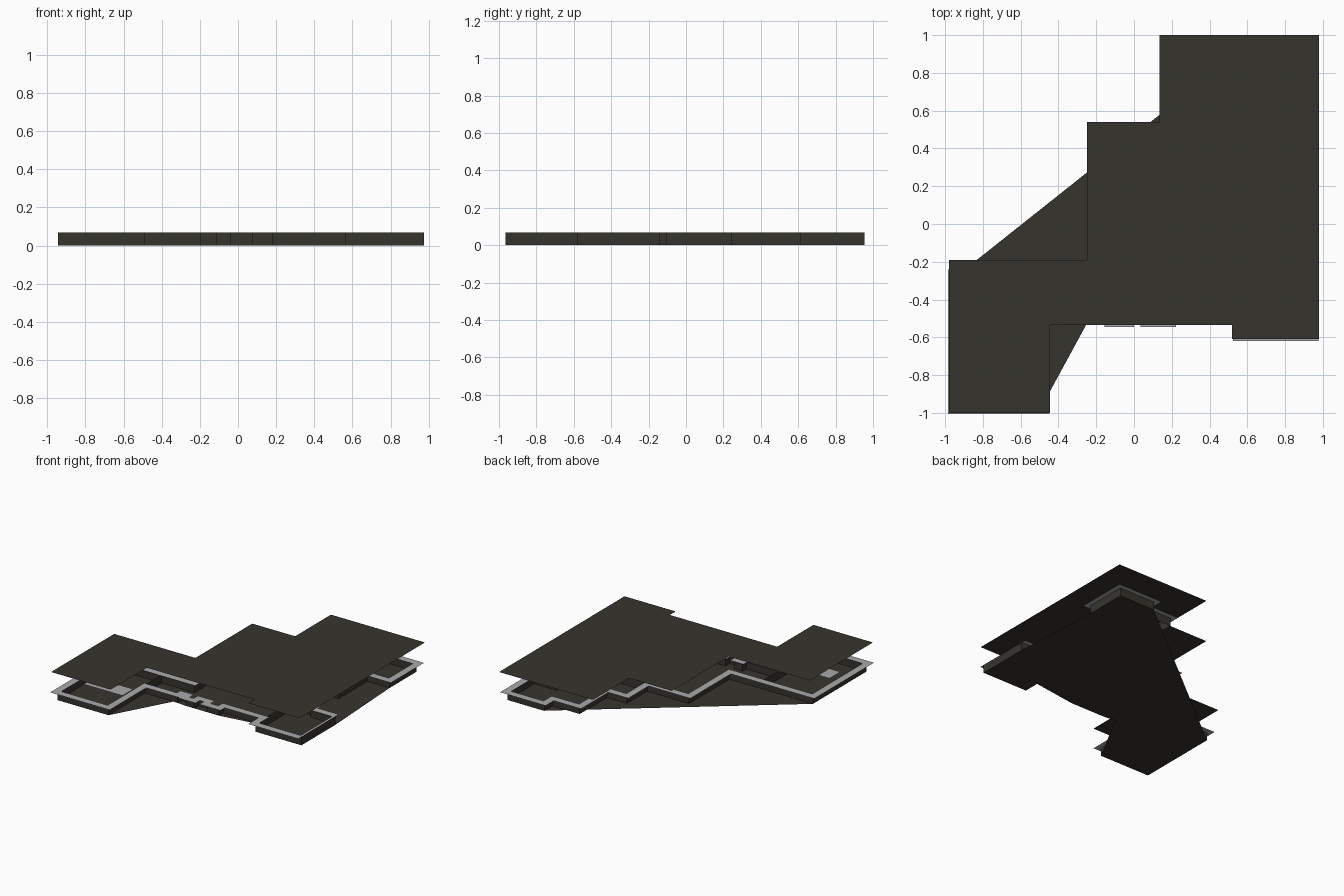
import bpy, bmesh
from mathutils import Vector

if "Cube" in bpy.data.objects:
    bpy.data.objects.remove(bpy.data.objects["Cube"])

WALL_H, ROOF_Z, OVER = 0.068, 0.233, 0.04


def material(name, rgb):
    m = bpy.data.materials.new(name)
    m.diffuse_color = (*rgb, 1)
    m.use_nodes = True
    m.node_tree.nodes["Principled BSDF"].inputs["Base Color"].default_value = m.diffuse_color
    return m


DARK = material("dark olive grey", (0.037, 0.034, 0.026))
LIGHT = material("light grey", (0.40, 0.40, 0.40))


def make(name, bm, mat):
    me = bpy.data.meshes.new(name)
    bm.to_mesh(me)
    bm.free()
    me.materials.append(mat)
    ob = bpy.data.objects.new(name, me)
    bpy.context.collection.objects.link(ob)
    return ob


def plate(name, pts, z, mat):
    bm = bmesh.new()
    f = bm.faces.new([bm.verts.new((x, y, z)) for x, y in pts])
    bmesh.ops.triangulate(bm, faces=[f])
    return make(name, bm, mat)


def wall(name, pts, closed=True):
    bm = bmesh.new()
    lo = [bm.verts.new((x, y, 0)) for x, y in pts]
    hi = [bm.verts.new((x, y, WALL_H)) for x, y in pts]
    n = len(pts)
    for i in range(n if closed else n - 1):
        j = (i + 1) % n
        bm.faces.new((lo[i], lo[j], hi[j], hi[i]))
    return make(name, bm, DARK)


def offset_loop(pts, dist):
    """Offset a right-angled loop outward; dist(p, q) gives each edge's distance."""
    p = [Vector(v) for v in pts]
    n = len(p)

    def push(i):
        a, b = p[i % n], p[(i + 1) % n]
        d = (b - a).normalized()
        return Vector((d.y, -d.x)) * dist(a, b)
    return [p[i] + push(i - 1) + push(i) for i in range(n)]


# Outer wall line, counter-clockwise from the front left corner
outline = [(-.945, -.965), (-.49, -.965), (-.49, -.495), (-.195, -.495),
           (-.195, -.45), (-.115, -.45), (-.115, -.505), (-.04, -.505),
           (-.04, -.45), (.075, -.45), (.075, -.505), (.183, -.505),
           (.183, -.45), (.565, -.45), (.565, -.58), (.976, -.58),
           (.976, -.14), (.75, -.14), (.75, -.105), (.525, -.105),
           (.525, .24), (.735, .24), (.735, .61), (.935, .61),
           (.935, .955), (.605, .955), (.605, .85), (.36, .85),
           (.36, .5), (.18, .5), (.18, .24), (-.195, .24),
           (-.195, -.28), (-.945, -.28)]
wall("outer_walls", outline)

# Light ledge along the wall tops; flush on the far right wall
flush = lambda a, b: 0 if min(a.x, b.x) > .97 else OVER
outer = offset_loop(outline, flush)
inner = offset_loop(outline, lambda a, b: -0.02)
bm = bmesh.new()
vo = [bm.verts.new((v.x, v.y, WALL_H)) for v in outer]
vi = [bm.verts.new((v.x, v.y, WALL_H)) for v in inner]
for i in range(len(vo)):
    j = (i + 1) % len(vo)
    bm.faces.new((vo[i], vo[j], vi[j], vi[i]))
make("wall_ledge", bm, LIGHT)

# Inner partitions
wall("partition_left", [(-.49, -.495), (-.49, -.28)], False)
wall("partition_middle", [(.18, .24), (.525, .24)], False)
wall("partition_right", [(.565, -.45), (.565, -.105)], False)

# Light shelf inside the front left wing
plate("inner_shelf", [(-.87, -.74), (-.52, -.74), (-.52, -.60), (-.87, -.60)],
      WALL_H - .004, LIGHT)

# Ground floor sheet with slanted edges
plate("floor", [(-.945, -.965), (-.488, -.965), (-.232, -.495), (-.115, -.505),
                (.183, -.505), (.183, -.45), (.565, -.45), (.565, -.58),
                (.976, -.58), (.976, -.14), (.72, .61), (.935, .61),
                (.935, .955), (.61, .955), (-.945, -.28)], 0, DARK)

# Flat roof sheet
plate("roof", [(-.98, -1), (-.445, -1), (-.445, -.535), (.52, -.535),
               (.52, -.61), (.98, -.61), (.98, -.075), (.56, -.075),
               (.56, .2), (.98, .2), (.98, 1), (.135, 1), (.135, .54),
               (-.25, .54), (-.25, -.19), (-.98, -.19)], ROOF_Z, DARK)
